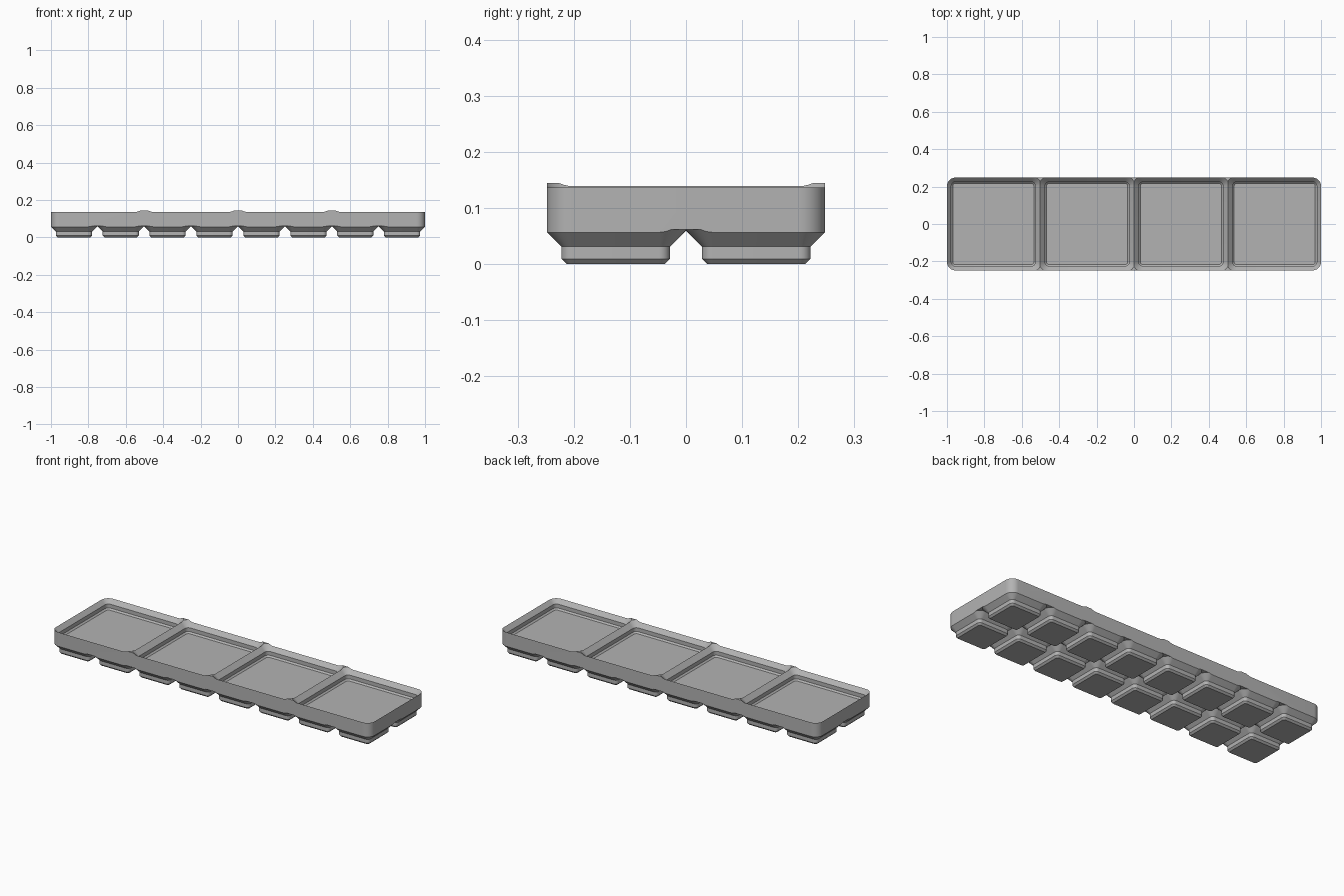
import bpy, bmesh, math

if "Cube" in bpy.data.objects:
    bpy.data.objects.remove(bpy.data.objects["Cube"], do_unlink=True)

U = 2 / 167.5          # one design millimetre
PITCH = 42 * U         # pocket spacing
LENGTH, WIDTH, CORNER = 167.5 * U, 41.5 * U, 3.75 * U
TOP, UNDERSIDE, FLOOR = 0.1445, 0.0613, 7 * U


def rounded_rect(w, d, r, seg=10):
    """Outline of a rectangle with rounded corners."""
    pts = []
    for i, (sx, sy) in enumerate([(1, 1), (-1, 1), (-1, -1), (1, -1)]):
        for k in range(seg + 1):
            a = math.pi / 2 * (i + k / seg)
            pts.append((sx * (w / 2 - r) + r * math.cos(a),
                        sy * (d / 2 - r) + r * math.sin(a)))
    return pts


def loft(name, w, d, r, profile, centres=((0, 0),)):
    """Stack outlines, each (inset, height), into closed solids at each centre."""
    bm = bmesh.new()
    for cx, cy in centres:
        rings = [[bm.verts.new((x + cx, y + cy, z))
                  for x, y in rounded_rect(w - 2 * i, d - 2 * i, r - i)]
                 for i, z in profile]
        n = len(rings[0])
        for a, b in zip(rings, rings[1:]):
            for k in range(n):
                m = (k + 1) % n
                bm.faces.new((a[k], a[m], b[m], b[k]))
        bm.faces.new(rings[0][::-1])
        bm.faces.new(rings[-1])
    mesh = bpy.data.meshes.new(name)
    bm.to_mesh(mesh)
    bm.free()
    ob = bpy.data.objects.new(name, mesh)
    bpy.context.collection.objects.link(ob)
    return ob


def combine(target, other, operation):
    """Apply a boolean and discard the helper."""
    mod = target.modifiers.new(operation, 'BOOLEAN')
    mod.operation, mod.object = operation, other
    mod.solver, mod.use_self = 'EXACT', True
    bpy.context.view_layer.objects.active = target
    bpy.ops.object.modifier_apply(modifier=mod.name)
    bpy.data.objects.remove(other, do_unlink=True)


# Main block, oversized so the outline can trim it cleanly
tray = loft("stacking_tray", LENGTH + 0.02, WIDTH + 0.02, CORNER + 0.01,
            [(0, UNDERSIDE), (0, TOP)])

# Two rows of stepped feet, their slopes running on into the block
foot_profile = [(2.95 * U, 0), (2.15 * U, 0.8 * U), (2.15 * U, 2.6 * U),
                (0, 4.75 * U), (-0.8 * U, 5.55 * U)]
foot_centres = [((i - 3.5) * PITCH / 2, s * PITCH / 4)
                for i in range(8) for s in (-1, 1)]
feet = loft("feet", 20.5 * U, 20.5 * U, CORNER, foot_profile, foot_centres)
combine(tray, feet, 'UNION')

# Trim to the rounded outer wall
outline = loft("outline", LENGTH, WIDTH, CORNER, [(0, -0.1), (0, 0.3)])
combine(tray, outline, 'INTERSECT')

# Four stepped pockets; their slopes cross to form the dividing ridges
pocket_profile = [(2.6 * U, FLOOR), (1.9 * U, FLOOR + 0.7 * U),
                  (1.9 * U, FLOOR + 2.5 * U), (0, FLOOR + 4.4 * U),
                  (-1.4 * U, FLOOR + 5.8 * U)]
pocket_centres = [((i - 1.5) * PITCH, 0) for i in range(4)]
pockets = loft("pockets", WIDTH, WIDTH, CORNER, pocket_profile, pocket_centres)
combine(tray, pockets, 'DIFFERENCE')

# Plain grey plastic
grey = bpy.data.materials.new("grey_plastic")
grey.use_nodes = True
colour = (0.45, 0.45, 0.45, 1)
grey.diffuse_color = colour
grey.node_tree.nodes["Principled BSDF"].inputs["Base Color"].default_value = colour
tray.data.materials.clear()
tray.data.materials.append(grey)

bpy.ops.object.select_all(action='DESELECT')
tray.select_set(True)
bpy.context.view_layer.objects.active = tray
bpy.ops.object.shade_smooth_by_angle(angle=math.radians(30))
